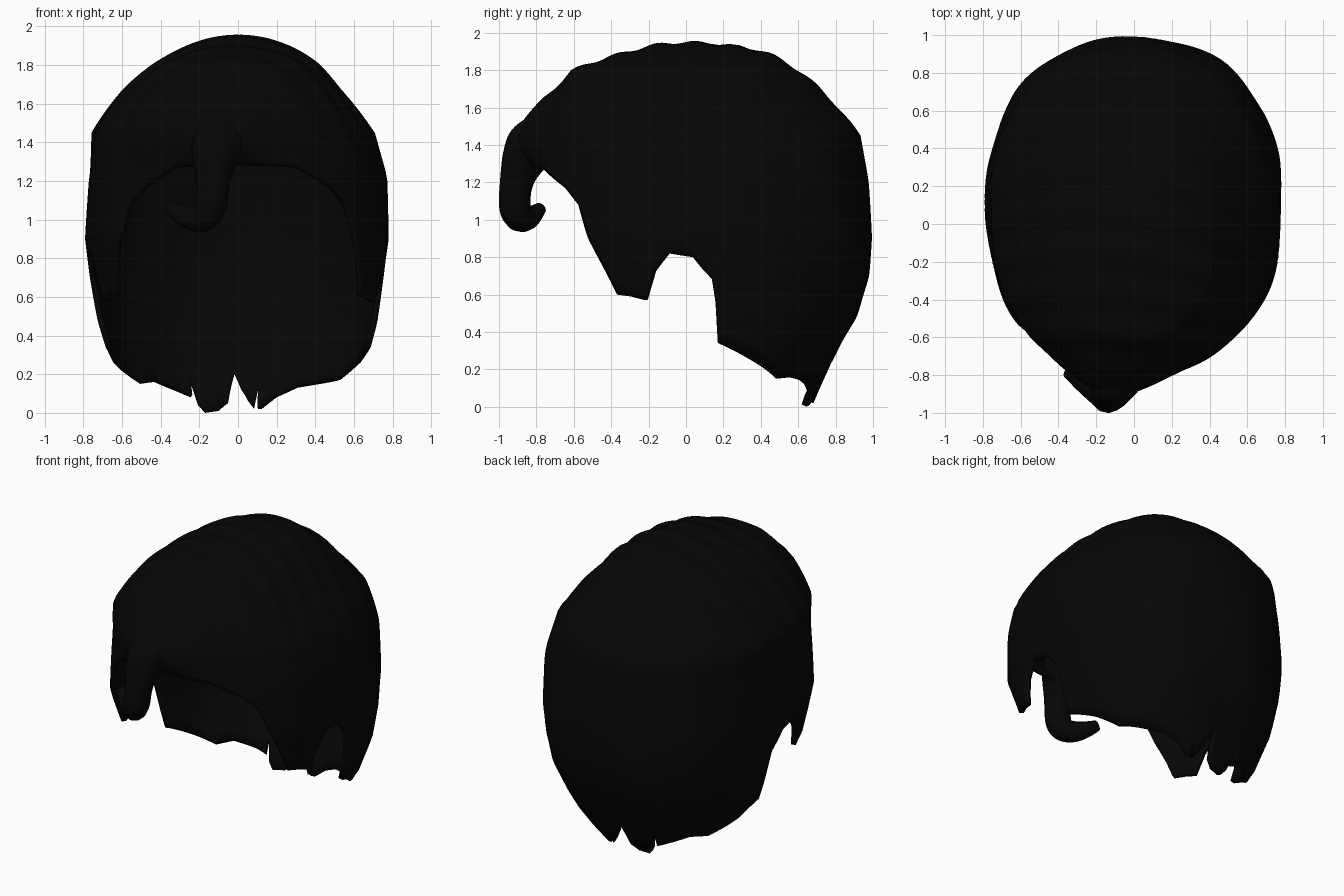
import bpy, bmesh, math
from math import sin, cos, pi, sqrt, radians, exp, copysign
from mathutils import Vector

cube = bpy.data.objects.get("Cube")
if cube:
    bpy.data.objects.remove(cube, do_unlink=True)

# One flat colour for all the hair
hair_black = bpy.data.materials.new("hair_black")
hair_black.use_nodes = True
colour = (0.002, 0.002, 0.002, 1)
hair_black.diffuse_color = colour
shader = hair_black.node_tree.nodes["Principled BSDF"]
shader.inputs["Base Color"].default_value = colour
shader.inputs["Roughness"].default_value = 0.8

TOP = 1.95
COLUMNS, ROWS = 360, 44

# Profile of the hair volume: height, half width, front y, back y
PROFILE = [
    (1.95, 0, 0, 0), (1.9, .25, -.31, .42), (1.8, .43, -.61, .6),
    (1.65, .58, -.74, .77), (1.45, .73, -.8, .93), (1.2, .77, -.8, .97),
    (.9, .785, -.8, .99), (.7, .76, -.75, .98), (.48, .73, -.7, .92),
    (.26, .67, -.6, .79), (0, .5, -.5, .67)]

# Hem height by angle from the front: hairline, sideburn and ear arch
SIDE_HEM = [
    (0, 1.28), (21, 1.27), (36, 1.17), (44, 1.08), (51, .85), (58, .6),
    (64, .59), (70, .57), (74, .72), (80, .82), (87, .8), (91, .68), (94, .34)]

# Ragged nape with slits between the strands
NAPE_HEM = [
    (111, .25), (123, .17), (151, .13), (162, .08), (169, .02), (171, .02),
    (172, .13), (173, .02), (176, .06), (179, .12), (181, .2), (184, .05),
    (189, .01), (197, 0), (200, .04), (201, .18), (203, .08), (210, .11),
    (224, .16), (236, .15), (247, .22)]

HEM = SIDE_HEM + NAPE_HEM + [(360 - a, z) for a, z in reversed(SIDE_HEM)]


def lookup(table, key):
    """Linear interpolation of the remaining values of a sorted table."""
    for low, high in zip(table, table[1:]):
        if key <= high[0]:
            f = (key - low[0]) / (high[0] - low[0])
            return [p + (q - p) * f for p, q in zip(low[1:], high[1:])]
    return list(table[-1][1:])


# Square-root depth keeps the crown round
DEPTH = [(sqrt(TOP - row[0]),) + row[1:] for row in PROFILE]


def soft(value, low, high):
    f = min(max((value - low) / (high - low), 0), 1)
    return f * f * (3 - 2 * f)


def full(value):
    """Squares off the round cross-section a little."""
    return copysign(abs(value) ** .87, value)


def scalp_point(depth, angle):
    z = TOP - depth * depth
    width, front, back = lookup(DEPTH, depth)
    middle, reach = (front + back) / 2, (back - front) / 2
    x, y = width * full(sin(angle)), middle - reach * full(cos(angle))
    # Swept waves over the crown, combed strands lower down
    crown = soft(z, 1.2, 1.7)
    wave = sin((y + .25 * x * x + .12 * x) * 2 * pi / .21) * .008 * crown
    comb = sin(angle * 9 + z * 4) * .007 * (1 - crown)
    spread = Vector((x, y - middle, 0))
    if spread.length:
        spread.normalize()
    lift = soft(z, 1.5, 1.9)
    point = Vector((x, y, z)) + spread * (wave + comb) * (1 - lift)
    point.z += wave * lift
    # Hair leans to the right, and swells out above the forelock
    point.x -= .03 * soft(z, 1.2, 1.5) * (1 - soft(z, 1.65, 1.9))
    if y < middle:
        swell = soft(z, 1.22, 1.4) * (1 - soft(z, 1.45, 1.75))
        point.y -= .11 * swell * exp(-((x + .08) / .24) ** 2)
    return point


def finish(obj):
    obj.data.materials.clear()
    obj.data.materials.append(hair_black)
    bpy.ops.object.select_all(action='DESELECT')
    obj.select_set(True)
    bpy.context.view_layer.objects.active = obj
    bpy.ops.object.shade_smooth_by_angle(angle=radians(60))


# Main hair shell
bm = bmesh.new()
crown_tip = bm.verts.new((0, 0, TOP))
columns = []
for c in range(COLUMNS):
    hem = lookup(HEM, c * 360 / COLUMNS)[0]
    deepest = sqrt(TOP - hem)
    columns.append([bm.verts.new(scalp_point(deepest * r / ROWS, 2 * pi * c / COLUMNS))
                    for r in range(1, ROWS + 1)])
for c, left in enumerate(columns):
    right = columns[(c + 1) % COLUMNS]
    bm.faces.new((crown_tip, left[0], right[0]))
    for r in range(ROWS - 1):
        bm.faces.new((left[r], left[r + 1], right[r + 1], right[r]))
mesh = bpy.data.meshes.new("hair_shell")
bm.to_mesh(mesh)
bm.free()
hair_shell = bpy.data.objects.new("hair_shell", mesh)
bpy.context.collection.objects.link(hair_shell)
finish(hair_shell)
shell = hair_shell.modifiers.new("thickness", 'SOLIDIFY')
shell.thickness = .03
shell.offset = -1

# Curled forelock hanging over the forehead: x, y, z, radius
FORELOCK = [
    (-.06, -.74, 1.5, .1), (-.1, -.81, 1.42, .15), (-.12, -.87, 1.32, .12),
    (-.13, -.91, 1.2, .085), (-.14, -.92, 1.06, .085),
    (-.18, -.89, 1.0, .075), (-.27, -.83, 1.01, .06), (-.35, -.78, 1.06, .035)]
data = bpy.data.curves.new("forelock", 'CURVE')
data.dimensions = '3D'
data.bevel_depth = 1
data.bevel_resolution = 4
data.use_fill_caps = True
spline = data.splines.new('NURBS')
spline.points.add(len(FORELOCK) - 1)
for point, (x, y, z, radius) in zip(spline.points, FORELOCK):
    point.co = (x, y, z, 1)
    point.radius = radius
spline.order_u = 3
spline.use_endpoint_u = True
spline.resolution_u = 8
forelock = bpy.data.objects.new("forelock", data)
bpy.context.collection.objects.link(forelock)
bpy.ops.object.select_all(action='DESELECT')
forelock.select_set(True)
bpy.context.view_layer.objects.active = forelock
bpy.ops.object.convert(target='MESH')
finish(bpy.context.object)
